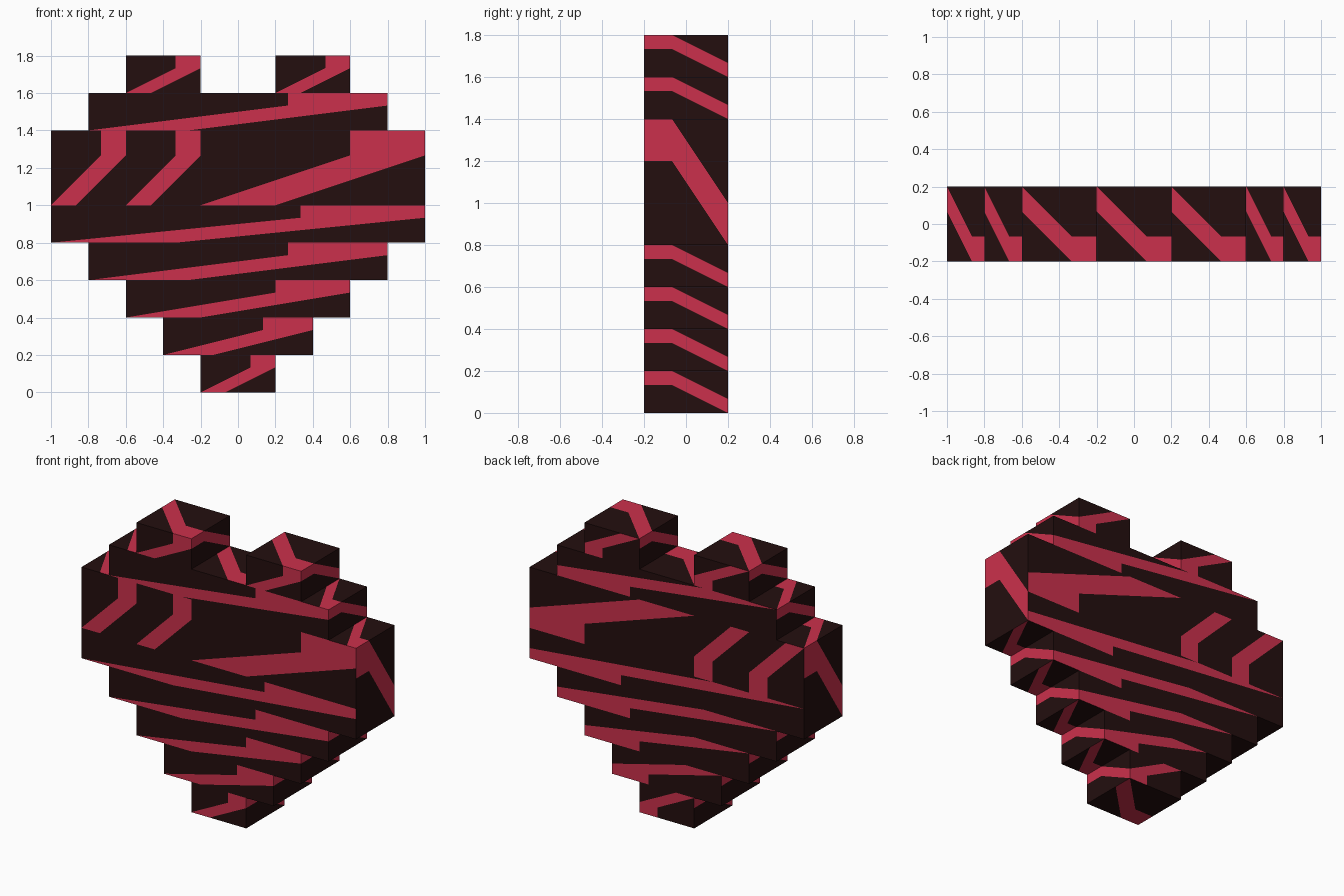
import bpy, bmesh
from mathutils import Vector

if "Cube" in bpy.data.objects:
    bpy.data.objects.remove(bpy.data.objects["Cube"])


def material(name, rgb):
    m = bpy.data.materials.new(name)
    m.diffuse_color = (*rgb, 1)
    m.use_nodes = True
    m.node_tree.nodes["Principled BSDF"].inputs["Base Color"].default_value = m.diffuse_color
    return m


DARK, RED = 0, 1
mats = [material("dark maroon", (0.017, 0.0045, 0.0045)),
        material("crimson", (0.60, 0.030, 0.072))]
bm = bmesh.new()
DEPTH = (-0.2, 0.2)


def panel(axis, sign, pos, us, vs):
    """Rectangular panel cut into a diagonal stripe and a corner chip.
    Axes are a y-up frame: 0 = x, 1 = height, 2 = towards the front."""
    def pt(u, v):
        c = [0, 0, 0]
        c[axis], c[(axis + 1) % 3], c[(axis + 2) % 3] = pos, us[u], vs[v]
        return Vector((c[0], -c[2], c[1]))

    if sign > 0:
        p, a, r, b = pt(0, 0), pt(1, 0), pt(1, 1), pt(0, 1)
    else:
        p, a, r, b = pt(0, 1), pt(1, 1), pt(1, 0), pt(0, 0)
    t = 1 / 3
    p2, r2 = p.lerp(a, t), r.lerp(a, t)
    rp, rb = r.lerp(p, t), r.lerp(b, t)
    for pts, col in (((p2, a, r2), DARK), ((p, p2, r2, r), RED),
                     ((r, rb, rp), RED), ((p, rp, rb, b), DARK)):
        f = bm.faces.new([bm.verts.new(q) for q in pts])
        f.material_index = col


# front and back rows: x start, x end, z start, z end
rows = [(-0.2, 0.2, 0, 0.2), (-0.4, 0.4, 0.2, 0.4), (-0.6, 0.6, 0.4, 0.6),
        (-0.8, 0.8, 0.6, 0.8), (-1, 1, 0.8, 1), (-1, -0.6, 1, 1.4),
        (-0.6, -0.2, 1, 1.4), (-0.2, 1, 1, 1.4), (-0.8, 0.8, 1.4, 1.6),
        (-0.6, -0.2, 1.6, 1.8), (0.2, 0.6, 1.6, 1.8)]
for x0, x1, z0, z1 in rows:
    for s in (1, -1):
        panel(2, s, 0.2 * s, (x0, x1), (z0, z1))

# side walls: half width, z start, z end
walls = [(0.2 * (i + 1), 0.2 * i, 0.2 * (i + 1)) for i in range(4)]
walls += [(1, 0.8, 1.4), (0.8, 1.4, 1.6), (0.6, 1.6, 1.8)]
for w, z0, z1 in walls:
    for s in (1, -1):
        panel(0, s, w * s, (z0, z1), DEPTH)
# walls of the notch between the two bumps
for s in (1, -1):
    panel(0, s, -0.2 * s, (1.6, 1.8), DEPTH)

# upward ledges and downward steps, mirrored left and right
for x0, x1, z in ((0.8, 1, 1.4), (0.6, 0.8, 1.6), (0.2, 0.6, 1.8)):
    panel(1, 1, z, DEPTH, (x0, x1))
    panel(1, 1, z, DEPTH, (-x1, -x0))
for i in range(1, 5):
    x0, x1 = 0.2 * i, 0.2 * (i + 1)
    panel(1, -1, 0.2 * i, DEPTH, (x0, x1))
    panel(1, -1, 0.2 * i, DEPTH, (-x1, -x0))
# notch floor and foot
panel(1, 1, 1.6, DEPTH, (-0.2, 0.2))
panel(1, -1, 0, DEPTH, (-0.2, 0.2))

bmesh.ops.remove_doubles(bm, verts=bm.verts[:], dist=1e-4)
mesh = bpy.data.meshes.new("blocky_heart")
bm.to_mesh(mesh)
bm.free()
for m in mats:
    mesh.materials.append(m)
heart = bpy.data.objects.new("blocky_heart", mesh)
bpy.context.collection.objects.link(heart)
